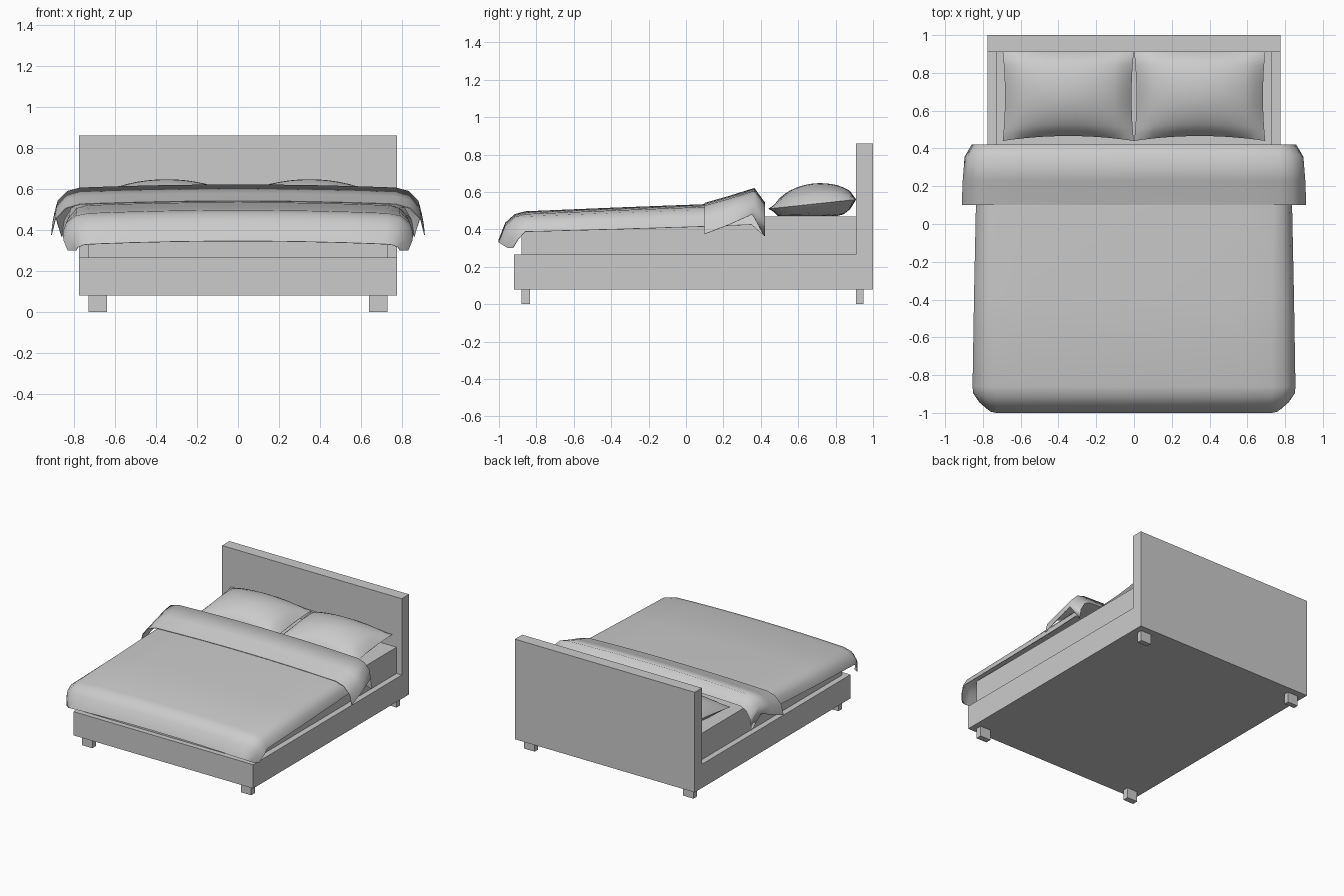
import bpy, bmesh, math

cube = bpy.data.objects.get("Cube")
if cube:
    bpy.data.objects.remove(cube)

grey = bpy.data.materials.new("soft grey")
grey.use_nodes = True
COLOUR = (0.6, 0.6, 0.6, 1)
grey.diffuse_color = COLOUR
grey.node_tree.nodes["Principled BSDF"].inputs["Base Color"].default_value = COLOUR


def finish(name, bm):
    bmesh.ops.recalc_face_normals(bm, faces=bm.faces)
    mesh = bpy.data.meshes.new(name)
    bm.to_mesh(mesh)
    bm.free()
    mesh.materials.append(grey)
    obj = bpy.data.objects.new(name, mesh)
    bpy.context.collection.objects.link(obj)
    return obj


def activate(obj):
    bpy.ops.object.select_all(action='DESELECT')
    obj.select_set(True)
    bpy.context.view_layer.objects.active = obj


def extrude_x(name, profile, x0, x1):
    """Extrude a (y, z) outline from x0 to x1."""
    bm = bmesh.new()
    face = bm.faces.new([bm.verts.new((x0, y, z)) for y, z in profile])
    new = bmesh.ops.extrude_face_region(bm, geom=[face])["geom"]
    for v in new:
        if isinstance(v, bmesh.types.BMVert):
            v.co.x = x1
    return finish(name, bm)


def box(name, x0, x1, y0, y1, z0, z1):
    return extrude_x(name, [(y0, z0), (y1, z0), (y1, z1), (y0, z1)], x0, x1)


def add_grid(bm, rows):
    verts = [[bm.verts.new(p) for p in row] for row in rows]
    for a, b in zip(verts, verts[1:]):
        for i in range(len(a) - 1):
            bm.faces.new((a[i], a[i + 1], b[i + 1], b[i]))


# Frame and headboard in one L-shaped piece
extrude_x("bed_frame", [(-0.92, 0.08), (1, 0.08), (1, 0.86), (0.91, 0.86),
                        (0.91, 0.265), (-0.92, 0.265)], -0.775, 0.775)
box("mattress", -0.73, 0.73, -0.88, 0.91, 0.265, 0.47)

# Legs
for side, x in (("right", -0.73), ("left", 0.64)):
    box("front_leg_" + side, x, x + 0.09, -0.88, -0.835, 0, 0.08)
    box("back_leg_" + side, x, x + 0.09, 0.91, 0.95, 0, 0.08)

# Duvet stations: y, top z, shoulder x, hem x, hem z, hem y shift
STATIONS = [
    (-1.0, 0.33, 0.72, 0.79, 0.30, 0.05),
    (-0.965, 0.42, 0.72, 0.83, 0.30, 0.04),
    (-0.915, 0.465, 0.725, 0.85, 0.35, 0.02),
    (-0.86, 0.48, 0.73, 0.853, 0.387, 0),
    (-0.38, 0.50, 0.73, 0.845, 0.40, 0),
    (0.10, 0.518, 0.74, 0.835, 0.415, 0),
    (0.35, 0.522, 0.74, 0.835, 0.425, 0),
    # folded-back top edge
    (0.42, 0.53, 0.765, 0.86, 0.365, 0),
    (0.365, 0.605, 0.77, 0.895, 0.48, -0.01),
    (0.23, 0.562, 0.77, 0.905, 0.425, 0),
    (0.10, 0.525, 0.77, 0.91, 0.375, 0),
]


def duvet_row(y, z, shoulder, hem, hem_z, shift):
    half = []
    for i in range(5):
        t = i / 4
        half.append((shoulder * t, y, z + 0.015 * (1 - t * t)))
    for i in range(1, 4):
        a = math.pi / 2 * i / 3
        drop = 1 - math.cos(a)
        half.append((shoulder + (hem - shoulder) * math.sin(a),
                     y + shift * drop, z + (hem_z - z) * drop))
    return [(-x, yy, zz) for x, yy, zz in half[:0:-1]] + half


bm = bmesh.new()
add_grid(bm, [duvet_row(*s) for s in STATIONS])
duvet = finish("duvet", bm)
activate(duvet)
solid = duvet.modifiers.new("thickness", 'SOLIDIFY')
solid.thickness = 0.004
solid.offset = 0
bpy.ops.object.modifier_apply(modifier=solid.name)
bpy.ops.object.shade_smooth_by_angle(angle=math.radians(82))


# Pillows: puffed cushions with pinched corners and a sharp seam
def pillow(name, cx, n=14):
    def point(i, j, puff, floor):
        u, v = 2 * i / n - 1, 2 * j / n - 1
        x = cx + 0.347 * u * (1 - 0.035 * (1 - v * v))
        y = 0.675 + 0.235 * v * (1 - (0.11 if v < 0 else 0) * (1 - u * u))
        seam = 0.535 + 0.025 * v
        bulge = ((1 - u * u) * (1 - v * v)) ** 0.6
        return (x, y, max(floor, seam + puff * bulge))

    bm = bmesh.new()
    for puff in (0.11, -0.11):
        add_grid(bm, [[point(i, j, puff, 0.472) for i in range(n + 1)]
                      for j in range(n + 1)])
    bmesh.ops.remove_doubles(bm, verts=bm.verts, dist=0.0005)
    obj = finish(name, bm)
    activate(obj)
    bpy.ops.object.shade_smooth_by_angle(angle=math.radians(50))


pillow("pillow_right", -0.348)
pillow("pillow_left", 0.348)
